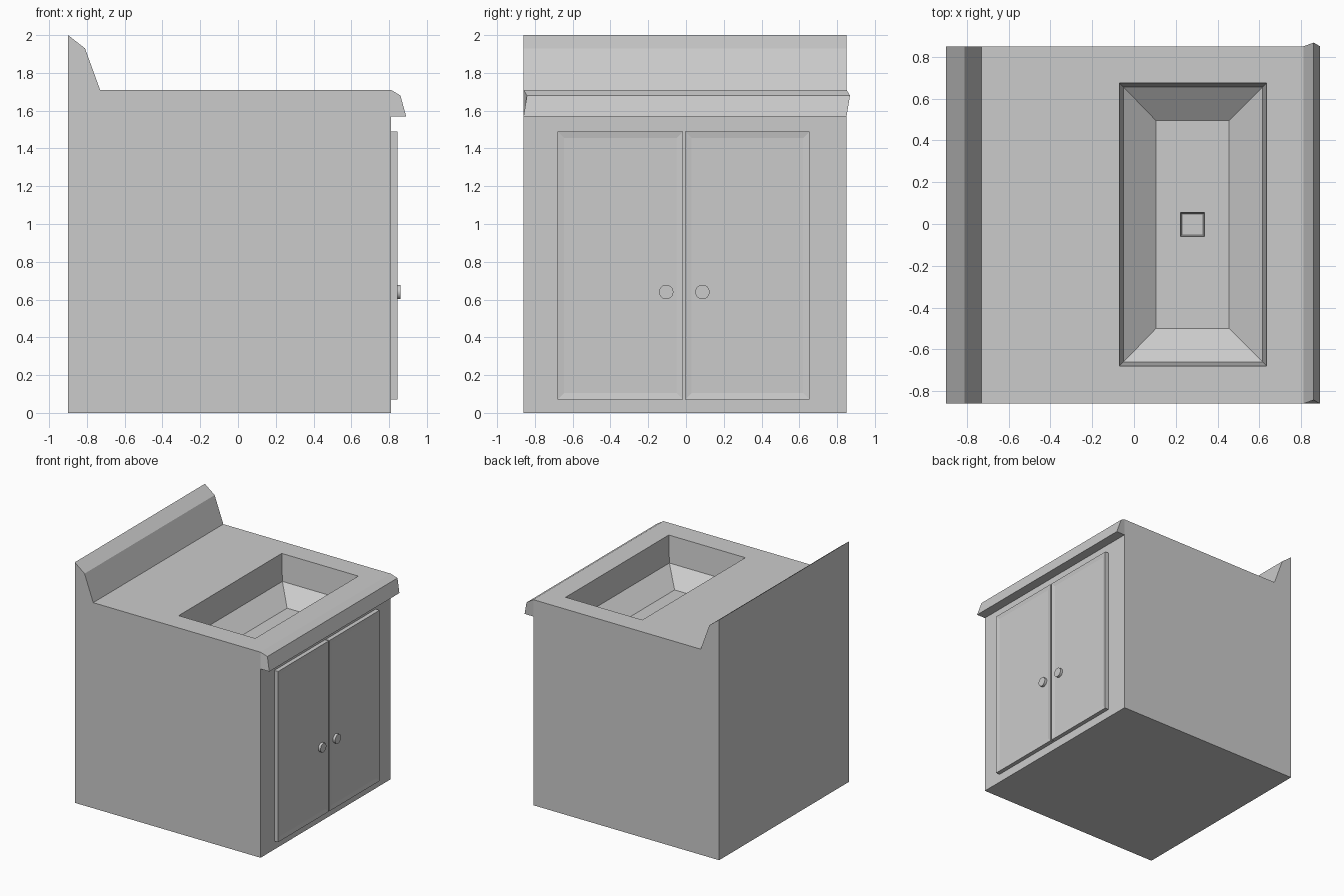
import bpy
import bmesh
import math

cube = bpy.data.objects.get("Cube")
if cube:
    bpy.data.objects.remove(cube, do_unlink=True)

GREY = (0.6, 0.6, 0.6, 1)
grey = bpy.data.materials.new("plain grey")
grey.use_nodes = True
grey.diffuse_color = GREY
grey.node_tree.nodes["Principled BSDF"].inputs["Base Color"].default_value = GREY

Y0, Y1 = -0.86, 0.85      # cabinet sides
FRONT = 0.81              # cabinet face with the doors
COUNTER = 1.71            # countertop height


def finish(bm, name):
    bmesh.ops.remove_doubles(bm, verts=bm.verts, dist=0.0005)
    bmesh.ops.recalc_face_normals(bm, faces=bm.faces)
    mesh = bpy.data.meshes.new(name)
    bm.to_mesh(mesh)
    bm.free()
    mesh.materials.append(grey)
    obj = bpy.data.objects.new(name, mesh)
    bpy.context.collection.objects.link(obj)
    return obj


def rect(a0, a1, b0, b1):
    return [(a0, b0), (a1, b0), (a1, b1), (a0, b1)]


def loft(bm, rings):
    """Bridge successive closed rings of points; return the vertex rings."""
    loops = [[bm.verts.new(p) for p in ring] for ring in rings]
    for low, high in zip(loops, loops[1:]):
        for i in range(len(low)):
            j = (i + 1) % len(low)
            bm.faces.new((low[i], low[j], high[j], high[i]))
    return loops


# Cabinet sides, back and backsplash: a side profile spanning the width
bm = bmesh.new()
profile = [(FRONT, COUNTER), (FRONT, 0), (-0.9, 0), (-0.9, 2), (-0.81, 1.93), (-0.73, COUNTER)]
ends = loft(bm, [[(x, y, z) for x, z in profile] for y in (Y0, Y1)])
for end in ends:
    bm.faces.new(end)
top = [f for f in bm.faces if all(abs(v.co.z - COUNTER) < 0.001 for v in f.verts)]
bmesh.ops.delete(bm, geom=top, context='FACES_ONLY')

# Countertop, stepped basin and square drain, as nested rectangles
levels = [
    (rect(-0.73, FRONT, Y0, Y1), COUNTER),
    (rect(-0.07, 0.635, -0.68, 0.675), COUNTER),
    (rect(-0.05, 0.615, -0.66, 0.655), 1.49),
    (rect(0.105, 0.455, -0.5, 0.495), 1.37),
    (rect(0.222, 0.338, -0.06, 0.055), 1.37),
    (rect(0.23, 0.33, -0.052, 0.047), 1.32),
]
rings = loft(bm, [[(x, y, z) for x, y in r] for r, z in levels])
bm.faces.new(rings[-1])
finish(bm, "cabinet_with_basin")

# Overhanging front lip, its crease slightly offset sideways
bm = bmesh.new()
lip = [(FRONT, 1.57, 0), (FRONT, COUNTER, 0), (0.86, 1.68, 0.018), (0.89, 1.57, 0)]
for end in loft(bm, [[(x, y + dy, z) for x, z, dy in lip] for y in (Y0, Y1)]):
    bm.faces.new(end)
finish(bm, "front_lip")

# Paired doors with shallow dished panels, and round knobs
for side, ya, yb, knob_y in (("right", -0.68, -0.015, -0.105), ("left", -0.005, 0.655, 0.087)):
    bm = bmesh.new()
    steps = [(FRONT, 0), (0.845, 0), (0.839, 0.035)]
    rings = loft(bm, [[(x, y, z) for y, z in rect(ya + d, yb - d, 0.07 + d, 1.49 - d)]
                      for x, d in steps])
    bm.faces.new(rings[0])
    bm.faces.new(rings[-1])
    finish(bm, side + "_door")

    bpy.ops.mesh.primitive_cylinder_add(vertices=32, radius=0.038, depth=0.025,
                                        location=(0.8475, knob_y, 0.64),
                                        rotation=(0, math.pi / 2, 0))
    knob = bpy.context.object
    knob.name = side + "_knob"
    knob.data.materials.append(grey)
    bpy.ops.object.shade_smooth_by_angle(angle=math.radians(30))
